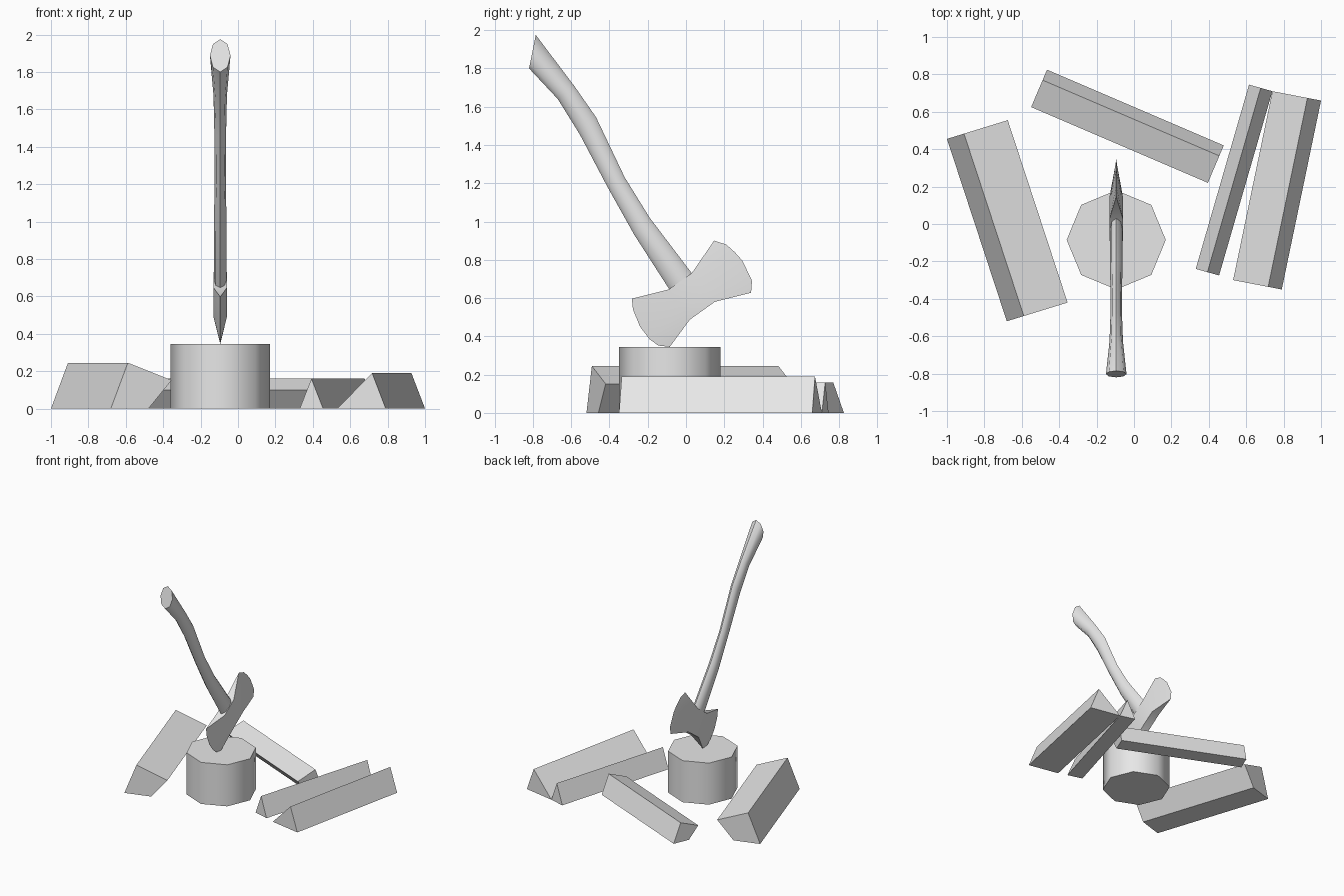
import bpy, bmesh, math
from mathutils import Vector

if "Cube" in bpy.data.objects:
    bpy.data.objects.remove(bpy.data.objects["Cube"], do_unlink=True)

CENTRE = -0.095  # x of stump and axe

grey = bpy.data.materials.new("plain grey")
grey.use_nodes = True
colour = (0.8, 0.8, 0.8, 1)
grey.diffuse_color = colour
grey.node_tree.nodes["Principled BSDF"].inputs["Base Color"].default_value = colour


def finish(name, bm, smooth=None):
    """Turn a bmesh into a named object with clean normals."""
    bmesh.ops.remove_doubles(bm, verts=bm.verts, dist=0.0005)
    bmesh.ops.recalc_face_normals(bm, faces=bm.faces)
    mesh = bpy.data.meshes.new(name)
    bm.to_mesh(mesh)
    bm.free()
    mesh.materials.append(grey)
    obj = bpy.data.objects.new(name, mesh)
    bpy.context.collection.objects.link(obj)
    if smooth:
        bpy.ops.object.select_all(action='DESELECT')
        obj.select_set(True)
        bpy.context.view_layer.objects.active = obj
        bpy.ops.object.shade_smooth_by_angle(angle=math.radians(smooth))
    return obj


def loft(bm, rings):
    """Skin closed rings of equal length and cap both ends."""
    loops = [[bm.verts.new(p) for p in ring] for ring in rings]
    for a, b in zip(loops, loops[1:]):
        for i in range(len(a)):
            j = (i + 1) % len(a)
            bm.faces.new((a[i], a[j], b[j], b[i]))
    bm.faces.new(loops[0])
    bm.faces.new(loops[-1])


def log(name, start, end, across, profile):
    """Split log: profile is (fraction across, height) swept start to end."""
    bm = bmesh.new()
    rings = []
    for base in (start, end):
        rings.append([(base[0] + across[0] * f, base[1] + across[1] * f, z)
                      for f, z in profile])
    loft(bm, rings)
    finish(name, bm)


# Chopping stump
bm = bmesh.new()
rings = []
for z in (0, 0.345):
    rings.append([(CENTRE + 0.265 * math.cos(i * math.pi / 4),
                   -0.085 + 0.265 * math.sin(i * math.pi / 4), z) for i in range(8)])
loft(bm, rings)
finish("stump", bm, 50)

# Split logs
log("outer_left_log", (0.53, -0.30), (0.74, 0.71), (0.26, -0.05),
    [(0, 0), (1, 0), (0.72, 0.19)])
log("inner_left_log", (0.33, -0.24), (0.615, 0.745), (0.125, -0.035),
    [(0, 0), (1, 0), (0.5, 0.16)])


def wedge(h):
    return [(0, 0), (0.62, 0), (1, 0.62 * h), (0.28, h)]


log("right_log", (-0.68, -0.52), (-1.0, 0.455), (0.325, 0.10), wedge(0.245))
log("back_log", (-0.465, 0.825), (0.48, 0.42), (-0.085, -0.20), wedge(0.16))

# Axe handle: front point, back point (y, z) and half width of each ring
stations = [
    ((-0.05, 0.60), (0.06, 0.67), 0.030),
    ((-0.09, 0.65), (0.03, 0.73), 0.034),
    ((-0.27, 0.93), (-0.19, 1.02), 0.034),
    ((-0.41, 1.18), (-0.32, 1.23), 0.030),
    ((-0.555, 1.455), (-0.47, 1.545), 0.032),
    ((-0.67, 1.64), (-0.585, 1.71), 0.036),
    ((-0.82, 1.80), (-0.785, 1.975), 0.055),
]
bm = bmesh.new()
rings = []
for front, back, half in stations:
    mid = (Vector(front) + Vector(back)) / 2
    arm = (Vector(back) - Vector(front)) / 2
    ring = []
    for i in range(8):
        a = i * math.pi / 4
        p = mid + arm * math.cos(a)
        ring.append((CENTRE + half * math.sin(a), p.x, p.y))
    rings.append(ring)
loft(bm, rings)
finish("axe_handle", bm, 50)

# Double-bitted axe head: thick eye block tapering to two curved edges
HALF = 0.035
eye_low = [Vector((-0.09, 0.645)), Vector((0.02, 0.487))]
eye_high = [Vector((0.03, 0.73)), Vector((0.15, 0.58))]
edge_low = [(-0.283, 0.597), (-0.277, 0.54), (-0.24, 0.45), (-0.19, 0.385),
            (-0.145, 0.352), (-0.085, 0.345)]
edge_high = [(0.147, 0.90), (0.21, 0.88), (0.255, 0.84), (0.295, 0.795),
             (0.345, 0.69), (0.34, 0.628)]


def spread(ends):
    return [ends[0].lerp(ends[1], i / 5) for i in range(6)]


rows = [(edge_low, 0), (spread(eye_low), HALF),
        (spread(eye_high), HALF), (edge_high, 0)]
bm = bmesh.new()
sides = []
for s in (-1, 1):
    sides.append([[bm.verts.new((CENTRE + s * x, p[0], p[1])) for p in row]
                  for row, x in rows])
for grid in sides:
    for a, b in zip(grid, grid[1:]):
        for i in range(5):
            bm.faces.new((a[i], a[i + 1], b[i + 1], b[i]))
left, right = sides
for r in range(3):
    for i in (0, 5):
        bm.faces.new((left[r][i], left[r + 1][i], right[r + 1][i], right[r][i]))
finish("axe_head", bm, 25)
